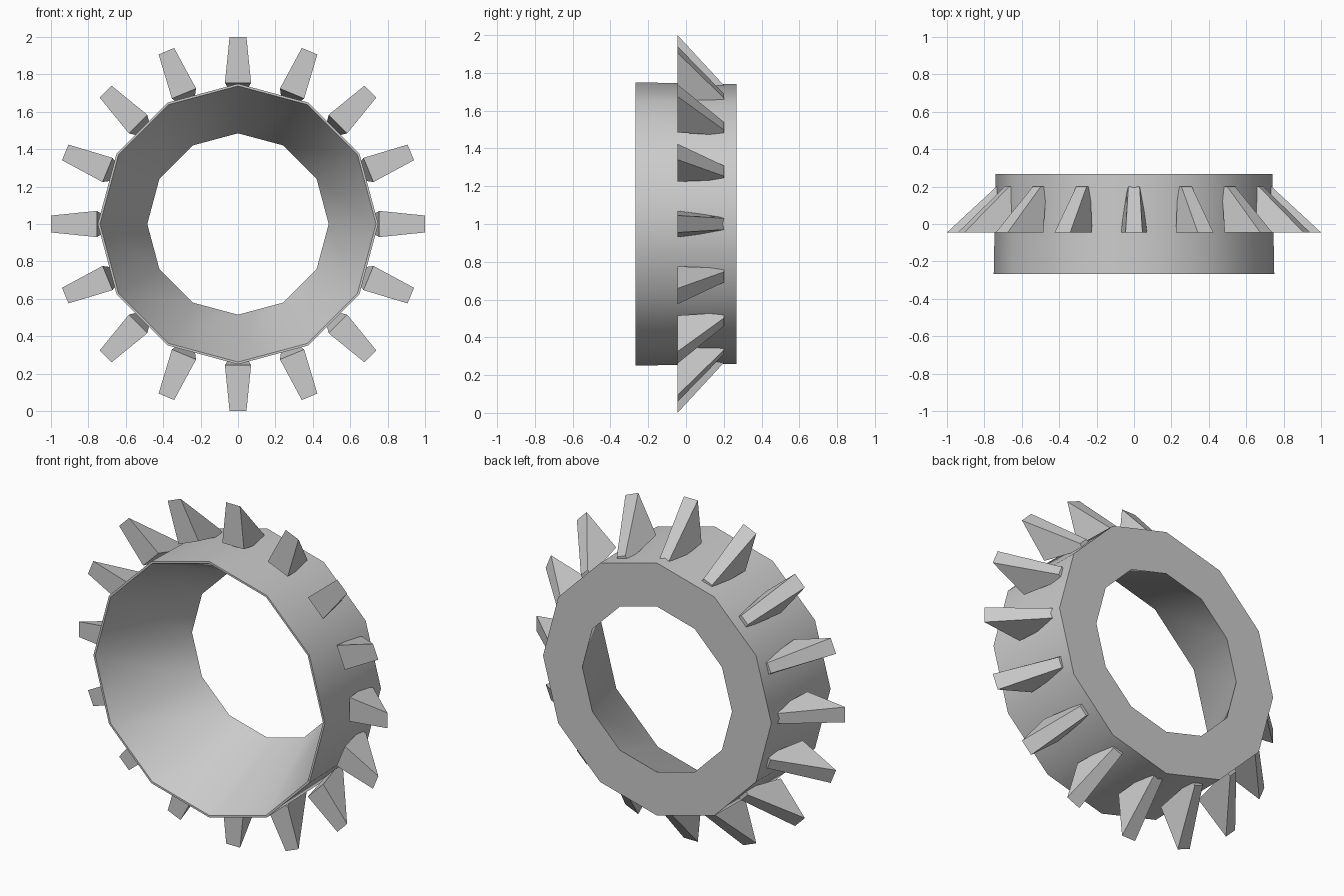
import bpy
import bmesh
from math import sin, cos, pi, radians
from mathutils import Matrix, Vector

cube = bpy.data.objects.get("Cube")
if cube:
    bpy.data.objects.remove(cube, do_unlink=True)

SIDES, TEETH = 12, 16
CENTRE = Vector((0, 0, 1))

grey = bpy.data.materials.new("plain grey")
grey.use_nodes = True
colour = (0.6, 0.6, 0.6, 1)
grey.diffuse_color = colour
grey.node_tree.nodes["Principled BSDF"].inputs["Base Color"].default_value = colour


def finish(bm, name):
    bmesh.ops.translate(bm, verts=bm.verts, vec=CENTRE)
    bmesh.ops.recalc_face_normals(bm, faces=bm.faces)
    mesh = bpy.data.meshes.new(name)
    bm.to_mesh(mesh)
    bm.free()
    mesh.materials.append(grey)
    obj = bpy.data.objects.new(name, mesh)
    bpy.context.collection.objects.link(obj)
    return obj


# Twelve-sided ring with a thin front lip and a funnel-shaped bore
profile = [(0.75, -0.267), (0.74, 0.267), (0.485, 0.267), (0.738, -0.267)]
bm = bmesh.new()
loops = []
for r, y in profile:
    angles = [2 * pi * i / SIDES for i in range(SIDES)]
    loops.append([bm.verts.new((r * sin(a), y, r * cos(a))) for a in angles])
for k, loop in enumerate(loops):
    after = loops[(k + 1) % len(loops)]
    for i in range(SIDES):
        j = (i + 1) % SIDES
        bm.faces.new((loop[i], loop[j], after[j], after[i]))
ring = finish(bm, "ring")
bpy.ops.object.select_all(action="DESELECT")
ring.select_set(True)
bpy.context.view_layer.objects.active = ring
bpy.ops.object.shade_smooth_by_angle(angle=radians(30))

# Wedge teeth: tall upright front, tapering down to the ring at the back
# Each section corner is (half width, depth, radius)
section = [(0.07, -0.045, 0.755), (0.045, -0.045, 1.0),
           (0.03, 0.2, 0.735), (0.037, 0.2, 0.70)]
bm = bmesh.new()
for t in range(TEETH):
    turn = Matrix.Rotation(2 * pi * t / TEETH, 4, "Y")
    left = [bm.verts.new(turn @ Vector(p)) for p in section]
    right = [bm.verts.new(turn @ Vector((-w, y, r))) for w, y, r in section]
    bm.faces.new(left)
    bm.faces.new(right[::-1])
    for i in range(4):
        j = (i + 1) % 4
        bm.faces.new((left[j], left[i], right[i], right[j]))
finish(bm, "teeth")
